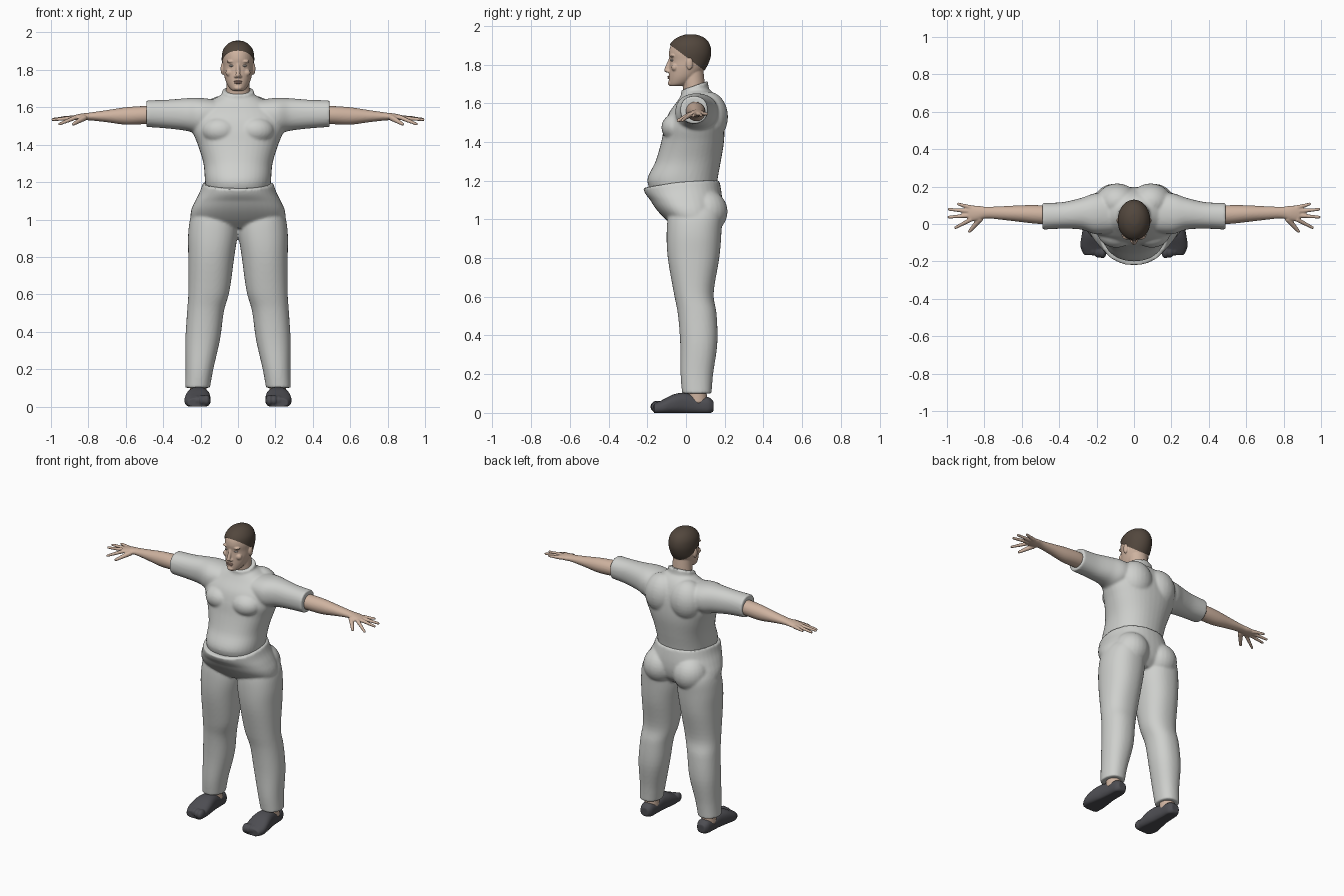
import bpy
import bmesh
from math import cos, sin, pi, copysign
from mathutils import Vector, Matrix

if "Cube" in bpy.data.objects:
    bpy.data.objects.remove(bpy.data.objects["Cube"], do_unlink=True)


def material(name, color):
    m = bpy.data.materials.new(name)
    m.use_nodes = True
    rgba = (*color, 1)
    m.diffuse_color = rgba
    bsdf = next(n for n in m.node_tree.nodes if n.type == 'BSDF_PRINCIPLED')
    bsdf.inputs["Base Color"].default_value = rgba
    bsdf.inputs["Roughness"].default_value = 0.8
    return m


cloth = material("pale grey cloth", (0.62, 0.63, 0.61))
skin = material("skin", (0.62, 0.45, 0.35))
hair_brown = material("dark brown hair", (0.085, 0.063, 0.047))
shoe_grey = material("dark grey shoe", (0.075, 0.075, 0.085))
lip_tone = material("lip", (0.47, 0.29, 0.23))
eye_tone = material("eye", (0.55, 0.5, 0.46))

ORDER = {'x': lambda t, u, v: (t, u, v),
         'y': lambda t, u, v: (u, t, v),
         'z': lambda t, u, v: (u, v, t)}


def spline(rows, steps=5):
    """Smooth the section list so a few sections make a soft form."""
    pts = [Vector(r) for r in rows]
    pts = [pts[0]] + pts + [pts[-1]]
    out = []
    for a, b, c, d in zip(pts, pts[1:], pts[2:], pts[3:]):
        for k in range(steps):
            t = k / steps
            out.append((b * 2 + (c - a) * t + (a * 2 - b * 5 + c * 4 - d) * t * t
                        + (b * 3 - a - c * 3 + d) * t ** 3) * 0.5)
    return out + [pts[-1]]


def loft(bm, axis, rows, power=0.9, seg=40):
    """Closed form through sections (position, u min, u max, v min, v max)."""
    rings = []
    for t, u0, u1, v0, v1 in spline(rows):
        ring = []
        for i in range(seg):
            c, s = cos(2 * pi * i / seg), sin(2 * pi * i / seg)
            u = (u0 + u1) / 2 + (u1 - u0) / 2 * copysign(abs(c) ** power, c)
            v = (v0 + v1) / 2 + (v1 - v0) / 2 * copysign(abs(s) ** power, s)
            ring.append(bm.verts.new(ORDER[axis](t, u, v)))
        rings.append(ring)
    for a, b in zip(rings, rings[1:]):
        for i in range(seg):
            j = (i + 1) % seg
            bm.faces.new((a[i], a[j], b[j], b[i]))
    bm.faces.new(rings[0])
    bm.faces.new(rings[-1])
    return [v for r in rings for v in r]


def upright(bm, rows, power=0.9):
    """Symmetric form from (height, half width, front, back)."""
    return loft(bm, 'z', [(z, -w, w, f, b) for z, w, f, b in rows], power)


def blob(bm, center, radii):
    m = Matrix.Translation(center) @ Matrix.Diagonal((*radii, 1))
    bmesh.ops.create_uvsphere(bm, u_segments=24, v_segments=16, radius=1, matrix=m)


def tube(bm, a, b, r1, r2):
    a, b = Vector(a), Vector(b)
    d = b - a
    m = Matrix.Translation((a + b) / 2) @ d.to_track_quat('Z', 'Y').to_matrix().to_4x4()
    bmesh.ops.create_cone(bm, cap_ends=True, segments=14, radius1=r1, radius2=r2,
                          depth=d.length, matrix=m)
    blob(bm, b, (r2, r2, r2))


def mirror(bm):
    geom = bm.verts[:] + bm.edges[:] + bm.faces[:]
    for g in bmesh.ops.duplicate(bm, geom=geom)["geom"]:
        if isinstance(g, bmesh.types.BMVert):
            g.co.x = -g.co.x


def finish(bm, name, mat, voxel=0, smooth=4):
    bmesh.ops.recalc_face_normals(bm, faces=bm.faces[:])
    for f in bm.faces:
        f.smooth = True
    me = bpy.data.meshes.new(name)
    bm.to_mesh(me)
    bm.free()
    me.materials.append(mat)
    ob = bpy.data.objects.new(name, me)
    bpy.context.collection.objects.link(ob)
    if voxel:
        # fuse the overlapping forms into one skin
        r = ob.modifiers.new("fuse", 'REMESH')
        r.mode, r.voxel_size, r.use_smooth_shade = 'VOXEL', voxel, True
        s = ob.modifiers.new("soften", 'SMOOTH')
        s.factor, s.iterations = 0.5, smooth
    return ob


# Shirt: sleeves, chest and shoulder blades, then torso and collar
bm = bmesh.new()
loft(bm, 'x', [(.08, -.04, .16, 1.5, 1.635), (.2, -.055, .165, 1.46, 1.65),
               (.28, -.03, .14, 1.475, 1.648), (.38, -.025, .117, 1.487, 1.64),
               (.49, -.03, .112, 1.495, 1.637)])
blob(bm, (.095, -.045, 1.475), (.1, .082, .075))
blob(bm, (.09, .115, 1.53), (.115, .102, .13))
mirror(bm)
upright(bm, [(1.1, .165, -.16, .15), (1.2, .176, -.2, .162), (1.3, .185, -.157, .18),
             (1.4, .215, -.128, .196), (1.48, .245, -.112, .198), (1.55, .24, -.088, .19),
             (1.61, .19, -.045, .17), (1.65, .12, -.02, .145), (1.67, .085, -.01, .12)])
for v in upright(bm, [(1.62, .1, -.03, .13), (1.66, .087, -.025, .118),
                      (1.7, .086, -.025, .113)]):
    v.co.z += 0.35 * (v.co.y - 0.07)
finish(bm, "shirt", cloth, 0.008)

# Trousers: legs and buttocks, then hips with a dipped waistband
bm = bmesh.new()
loft(bm, 'z', [(.1, .15, .283, -.02, .132), (.2, .132, .28, -.028, .14),
               (.36, .096, .281, -.03, .162), (.51, .075, .272, -.042, .158),
               (.62, .045, .265, -.063, .143), (.8, .02, .266, -.094, .172),
               (.93, .002, .266, -.1, .183), (1.03, .01, .248, -.09, .185),
               (1.1, .03, .2, -.06, .15)])
blob(bm, (.11, .1, 1.04), (.112, .115, .115))
mirror(bm)
for v in upright(bm, [(.955, .2, -.05, .13), (1, .25, -.105, .17), (1.05, .25, -.152, .185),
                      (1.1, .229, -.185, .187), (1.15, .204, -.21, .182),
                      (1.2, .188, -.222, .173)]):
    v.co.z += 0.17 * min(v.co.y, 0) * max(0, (v.co.z - 1.1) * 10)
finish(bm, "trousers", cloth, 0.008)

# Arms with hands
bm = bmesh.new()
loft(bm, 'x', [(.4, 0, .09, 1.515, 1.61), (.5, 0, .1, 1.51, 1.607),
               (.6, .01, .1, 1.507, 1.6), (.7, .022, .095, 1.52, 1.585),
               (.79, .03, .092, 1.53, 1.572), (.84, .018, .098, 1.53, 1.566),
               (.885, .015, .1, 1.532, 1.556)], 1)
fingers = [((.955, -.02, 1.51), .025), ((.99, .037, 1.533), .046),
           ((.988, .078, 1.537), .068), ((.94, .107, 1.545), .088)]
for tip, base_y in fingers:
    tube(bm, (.87, base_y, 1.545), tip, .0125, .008)
tube(bm, (.82, .03, 1.545), (.88, -.04, 1.51), .017, .009)
mirror(bm)
finish(bm, "arms_and_hands", skin, 0.005, 3)

# Ankles
bm = bmesh.new()
loft(bm, 'z', [(.05, .165, .257, .01, .11), (.13, .17, .257, .01, .105)], 1)
mirror(bm)
finish(bm, "ankles", skin)

# Shoes with toe bumps and flat soles
bm = bmesh.new()
loft(bm, 'y', [(-.165, .16, .268, -.005, .045), (-.12, .147, .286, -.008, .068),
               (-.06, .148, .28, -.008, .097), (0, .157, .267, -.008, .104),
               (.06, .163, .258, -.008, .085), (.115, .167, .253, -.008, .082),
               (.142, .183, .238, .008, .06)], 0.8)
for i in range(5):
    r = 0.021 - 0.0018 * i
    blob(bm, (.168 + .0255 * i, -.15 + .0035 * i * i, .032), (r, .034, r + .01))
mirror(bm)
for v in bm.verts:
    v.co.z = max(v.co.z, 0)
finish(bm, "shoes", shoe_grey, 0.005, 3)

# Head: ears, brows and cheeks, then skull, neck and nose
skull = [(1.688, .025, -.082, -.03), (1.7, .044, -.088, .02), (1.735, .064, -.089, .065),
         (1.78, .076, -.087, .098), (1.82, .08, -.084, .117), (1.86, .083, -.088, .125),
         (1.9, .077, -.078, .118), (1.93, .057, -.05, .096), (1.947, .03, -.012, .06),
         (1.951, .008, .015, .032)]
bm = bmesh.new()
blob(bm, (.083, .018, 1.805), (.01, .017, .032))
blob(bm, (.036, -.07, 1.845), (.026, .014, .008))
blob(bm, (.045, -.058, 1.785), (.022, .018, .02))
blob(bm, (.011, -.09, 1.765), (.01, .011, .008))
mirror(bm)
upright(bm, skull, 1)
upright(bm, [(1.6, .075, -.02, .11), (1.66, .066, -.014, .1), (1.72, .062, -.02, .095),
             (1.77, .06, -.02, .09)], 1)
tube(bm, (0, -.078, 1.835), (0, -.1, 1.772), .008, .013)
blob(bm, (0, -.08, 1.703), (.022, .014, .013))
finish(bm, "head", skin, 0.004, 3)

# Hair cap, cut along a slope from forehead to nape
bm = bmesh.new()
upright(bm, skull, 1)
for v in bm.verts:
    v.co = Vector((v.co.x * 1.05, (v.co.y - .02) * 1.05 + .02, (v.co.z - 1.8) * 1.035 + 1.8))
bmesh.ops.bisect_plane(bm, geom=bm.verts[:] + bm.edges[:] + bm.faces[:],
                       plane_co=(0, 0, 1.84), plane_no=(0, .75, 1), clear_inner=True)
finish(bm, "hair", hair_brown)

# Lips and eyes
bm = bmesh.new()
blob(bm, (0, -.086, 1.738), (.022, .009, .005))
blob(bm, (0, -.086, 1.73), (.019, .009, .005))
finish(bm, "lips", lip_tone)
bm = bmesh.new()
blob(bm, (.034, -.071, 1.822), (.013, .009, .006))
mirror(bm)
finish(bm, "eyes", eye_tone)
